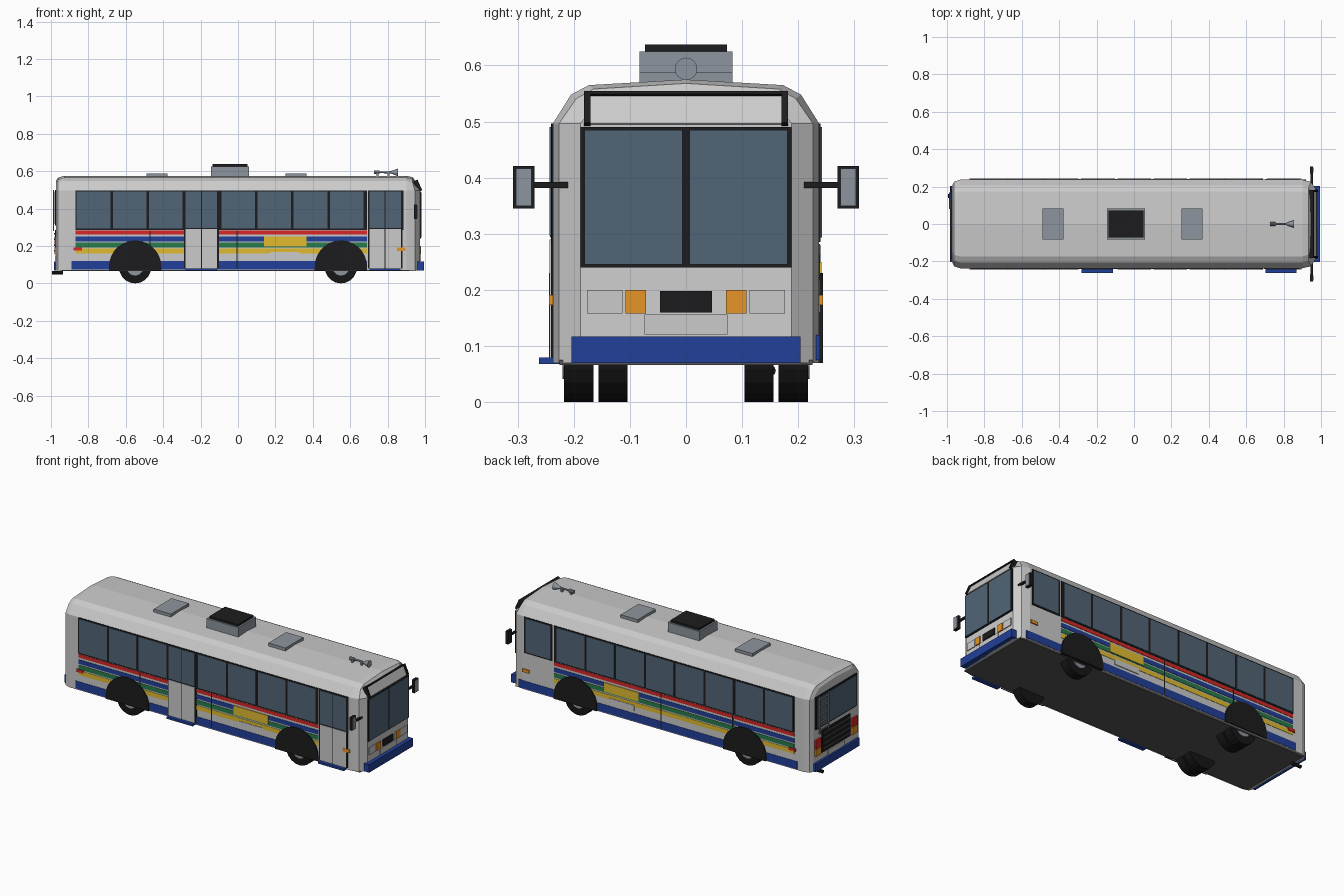
import bpy, bmesh, math
from mathutils import Matrix, Vector

if "Cube" in bpy.data.objects:
    bpy.data.objects.remove(bpy.data.objects["Cube"])

COL = dict(body=(.72, .72, .71), glass=(.085, .13, .18), black=(.012, .012, .013), blue=(.015, .05, .32),
           red=(.7, .02, .02), green=(.02, .2, .07), yellow=(.75, .5, .03), orange=(.8, .3, .02),
           metal=(.27, .3, .34), floor=(.09, .09, .09), tyre=(.008, .008, .008), plate=(.55, .56, .58))
MATS = {}


def finish(name, bm, col):
    bmesh.ops.recalc_face_normals(bm, faces=bm.faces)
    me = bpy.data.meshes.new(name)
    bm.to_mesh(me)
    bm.free()
    ob = bpy.data.objects.new(name, me)
    bpy.context.collection.objects.link(ob)
    if col not in MATS:
        MATS[col] = bpy.data.materials.new(col + "_paint")
        MATS[col].diffuse_color = (*COL[col], 1)
    me.materials.append(MATS[col])
    return ob


def box(name, x, y, z, col):
    bm = bmesh.new()
    bmesh.ops.create_cube(bm, size=1)
    for v in bm.verts:
        v.co = Vector([(a + b) / 2 + c * abs(b - a) for (a, b), c in zip((x, y, z), v.co)])
    return finish(name, bm, col)


def side(name, x0, x1, z0, z1, col, out=.239, sides=(-1, 1)):
    for s in sides:
        box(name, (x0, x1), (s * .225, s * out), (z0, z1), col)


def cone(name, loc, r1, r2, depth, axis, col, n=20):
    bm = bmesh.new()
    rot = Matrix.Rotation(math.pi / 2, 4, 'Y' if axis == 'x' else 'X')
    bmesh.ops.create_cone(bm, cap_ends=True, segments=n, radius1=r1, radius2=r2, depth=depth,
                          matrix=Matrix.Translation(loc) @ rot)
    return finish(name, bm, col)


# body shell: lofted rings along x (x, half width, roof drop, lean of upper part)
half = [(1, .07), (1, .497), (.865, .548), (.73, .565), (0, .575)]
bm = bmesh.new()
rings = []
for x, w, drop, lean in [(-.972, .205, .025, 0), (-.962, .226, .01, 0), (-.93, .237, 0, 0),
                         (.90, .237, 0, 0), (.945, .226, .007, .012), (.972, .188, .022, .027)]:
    pts = [(f * w, z) for f, z in half] + [(-f * w, z) for f, z in half[-2::-1]]
    rings.append([bm.verts.new((x - (lean if z > .5 else 0), y, z - (drop if z > .5 else 0)))
                  for y, z in pts])
for a, b in zip(rings, rings[1:]):
    for i in range(len(a)):
        j = (i + 1) % len(a)
        bm.faces.new((a[i], a[j], b[j], b[i]))
bm.faces.new(rings[0])
bm.faces.new(rings[-1])
finish("body_shell", bm, "body")
box("underfloor", (-.95, .95), (-.225, .225), (.066, .075), "floor")

# side stripes, skirt and panel seams
for name, z0, z1 in [("red", .262, .282), ("blue", .225, .25), ("green", .193, .218), ("yellow", .16, .186)]:
    side(name + "_stripe", -.87, .69, z0, z1, name)
side("skirt", -.89, .69, .075, .12, "blue")
side("front_skirt", .69, .92, .075, .12, "blue", sides=(1,))
for x in (-.47, -.005):
    side("panel_seam", x - .003, x + .003, .08, .28, "black", .2395)

# side windows
side("window_frame", -.87, .69, .285, .497, "black", .240)
side("front_window_frame", .70, .885, .285, .497, "black", .240)
for i in range(8):
    x = -.863 + i * .1935
    if i == 3:
        side("side_window", x, x + .18, .293, .49, "glass", .242, (1,))
    else:
        side("side_window", x, x + .18, .293, .49, "glass", .242)
side("driver_window", .71, .875, .293, .49, "glass", .242, (1,))

# doors on the kerb side, two leaves each, with steps
for x in (-.28, .702):
    side("door_frame", x - .008, x + .178, .08, .497, "black", .2405, (-1,))
    for k in (0, .087):
        side("door_leaf", x + k, x + k + .082, .08, .29, "body", .243, (-1,))
        side("door_window", x + k, x + k + .082, .297, .49, "glass", .243, (-1,))
    box("door_step", (x, x + .168), (-.262, -.22), (.068, .08), "blue")

# side sign boards and marker lamps
side("route_board", .14, .365, .198, .25, "yellow", .2415)
side("side_plate", .17, .33, .135, .168, "plate", .2415)
side("rear_marker", -.88, -.835, .176, .193, "red", .243)
side("front_marker", .85, .895, .173, .191, "orange", .244)

# wheel arches and wheels (single in front, double at the rear)
for x in (-.55, .55):
    for s in (-1, 1):
        bm = bmesh.new()
        pts = [(x + .14, .07)] + [(x + .14 * math.cos(a), .09 + .14 * math.sin(a))
                                  for a in [math.pi * i / 14 for i in range(15)]] + [(x - .14, .07)]
        f = bm.faces.new([bm.verts.new((px, s * .225, pz)) for px, pz in pts])
        g = bmesh.ops.extrude_face_region(bm, geom=[f])
        bmesh.ops.translate(bm, vec=(0, s * .019, 0),
                            verts=[v for v in g["geom"] if isinstance(v, bmesh.types.BMVert)])
        finish("wheel_arch", bm, "black")
        cone("outer_tyre", (x, s * .191, .086), .086, .086, .052, 'y', "tyre")
        cone("hub", (x, s * .217, .086), .045, .045, .006, 'y', "metal", 12)
        if x < 0:
            cone("inner_tyre", (x, s * .13, .086), .086, .086, .051, 'y', "tyre")
    cone("axle", (x, 0, .086), .014, .014, .36, 'y', "floor", 8)

# front: windscreen, lamps, grille, bumper
box("windscreen_frame", (.96, .978), (-.188, .188), (.24, .49), "black")
for s in (-1, 1):
    box("windscreen_pane", (.965, .981), (s * .006, s * .181), (.245, .485), "glass")
    box("headlamp", (.965, .977), (s * .113, s * .176), (.158, .2), "plate")
    box("turn_lamp", (.965, .979), (s * .071, s * .108), (.158, .2), "orange")
    box("mirror_arm", (.944, .956), (s * .2, s * .272), (.382, .392), "black")
    box("mirror_case", (.94, .956), (s * .27, s * .308), (.345, .421), "black")
    box("mirror_face", (.955, .959), (s * .275, s * .303), (.35, .416), "metal")
box("front_grille", (.965, .979), (-.046, .046), (.16, .198), "black")
box("front_plate", (.965, .978), (-.074, .074), (.121, .156), "plate")
box("front_bumper", (.93, .995), (-.204, .204), (.07, .117), "blue")

# leaning destination sign with dark surround
parts = [box("destination_panel", (-.008, .008), (-.17, .17), (-.028, .028), "body"),
         box("sign_top_edge", (-.008, .016), (-.182, .182), (.026, .032), "black")]
for s in (-1, 1):
    parts.append(box("sign_side_edge", (-.008, .016), (s * .17, s * .182), (-.03, .03), "black"))
for ob in parts:
    ob.location = (.958, 0, .519)
    ob.rotation_euler = (0, -.42, 0)

# rear: window, ladder, engine grille, lamps, bumper, exhaust
box("rear_window_frame", (-.979, -.96), (-.19, .19), (.31, .50), "black")
box("rear_window", (-.982, -.96), (-.182, .182), (.318, .492), "glass")
for y in (.085, .165):
    box("ladder_rail", (-.99, -.984), (y - .004, y + .004), (.28, .5), "metal")
for i in range(5):
    z = .3 + i * .045
    box("ladder_rung", (-.99, -.984), (.085, .165), (z - .003, z + .003), "metal")
box("engine_grille", (-.978, -.96), (-.13, .13), (.155, .285), "black")
for i in range(4):
    z = .175 + i * .03
    box("grille_slat", (-.983, -.96), (-.122, .122), (z - .004, z + .004), "floor")
for s in (-1, 1):
    box("tail_lamp", (-.982, -.96), (s * .145, s * .195), (.2, .25), "red")
    box("rear_turn_lamp", (-.982, -.96), (s * .145, s * .195), (.155, .195), "orange")
box("rear_plate", (-.978, -.96), (-.074, .074), (.12, .15), "plate")
box("rear_bumper", (-.985, -.93), (-.204, .204), (.07, .117), "blue")
cone("exhaust_pipe", (-.965, .15, .056), .01, .01, .06, 'x', "black", 10)

# roof: cooling unit, hatches, air horn
box("cooling_unit", (-.145, .06), (-.083, .083), (.56, .625), "metal")
box("cooling_unit_lid", (-.135, .05), (-.073, .073), (.62, .637), "black")
for x in (-.49, .255):
    box("roof_hatch", (x, x + .112), (-.083, .083), (.56, .588), "metal")
cone("horn_bell", (.835, 0, .594), .006, .02, .04, 'x', "metal", 16)
cone("horn_tube", (.785, 0, .594), .005, .006, .07, 'x', "metal", 10)
cone("horn_driver", (.742, 0, .594), .01, .01, .03, 'x', "metal", 10)
for x in (.745, .805):
    box("horn_bracket", (x - .005, x + .005), (-.006, .006), (.565, .592), "metal")

for m in bpy.data.materials:
    if m.users and not m.is_grease_pencil:
        m.use_nodes = True
        m.node_tree.nodes["Principled BSDF"].inputs["Base Color"].default_value = m.diffuse_color
